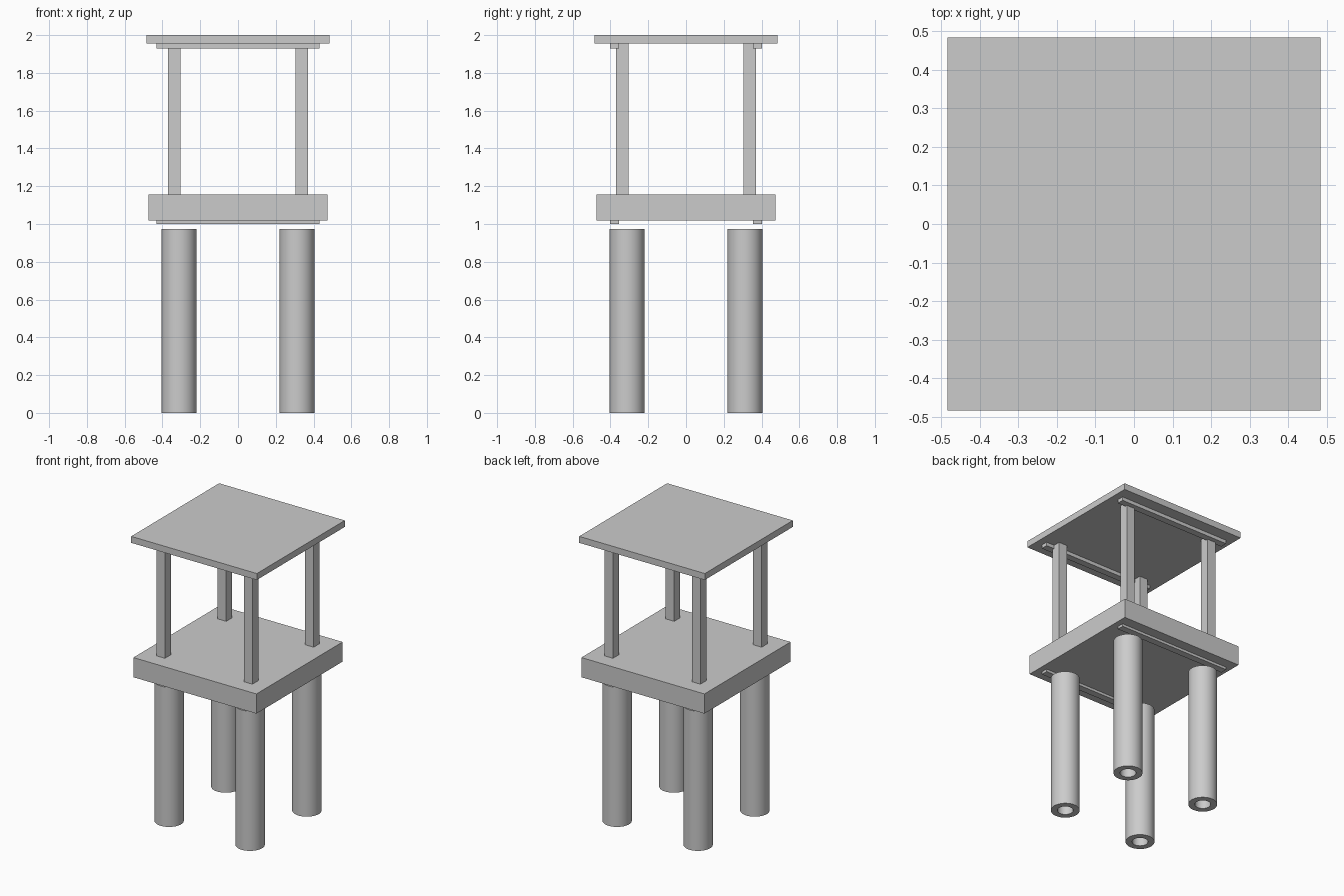
import bpy
import bmesh
import math

if "Cube" in bpy.data.objects:
    bpy.data.objects.remove(bpy.data.objects["Cube"])

grey = bpy.data.materials.new("plain grey")
grey.use_nodes = True
grey.diffuse_color = (0.6, 0.6, 0.6, 1)
grey.node_tree.nodes["Principled BSDF"].inputs["Base Color"].default_value = (0.6, 0.6, 0.6, 1)


def add_object(name, bm, location):
    mesh = bpy.data.meshes.new(name)
    bm.to_mesh(mesh)
    bm.free()
    mesh.materials.append(grey)
    obj = bpy.data.objects.new(name, mesh)
    obj.location = location
    bpy.context.collection.objects.link(obj)
    return obj


def box(name, x, y, bottom, top, width, depth):
    bm = bmesh.new()
    bmesh.ops.create_cube(bm, size=1)
    bmesh.ops.scale(bm, vec=(width, depth, top - bottom), verts=bm.verts)
    return add_object(name, bm, (x, y, (bottom + top) / 2))


def tube(name, x, y, height, outer, inner, sides=48):
    # Spin a closed wall section around the vertical axis
    bm = bmesh.new()
    section = [(inner, 0), (outer, 0), (outer, height), (inner, height)]
    verts = [bm.verts.new((r, 0, z)) for r, z in section]
    edges = [bm.edges.new((verts[i], verts[(i + 1) % 4])) for i in range(4)]
    bmesh.ops.spin(bm, geom=verts + edges, cent=(0, 0, 0), axis=(0, 0, 1),
                   angle=math.tau, steps=sides, use_merge=True)
    bmesh.ops.remove_doubles(bm, verts=bm.verts, dist=0.0001)
    bmesh.ops.recalc_face_normals(bm, faces=bm.faces)
    obj = add_object(name, bm, (x, y, 0))
    bpy.ops.object.select_all(action="DESELECT")
    obj.select_set(True)
    bpy.context.view_layer.objects.active = obj
    bpy.ops.object.shade_smooth_by_angle(angle=math.radians(30))
    return obj


# Roof slab and thick platform
box("roof_slab", 0, 0, 1.955, 2.0, 0.968, 0.968)
box("platform", 0, 0, 1.018, 1.155, 0.948, 0.948)

for sy, end in ((-1, "front"), (1, "back")):
    # Thin battens under both slabs
    box(f"{end}_roof_batten", 0, sy * 0.378, 1.93, 1.955, 0.864, 0.048)
    box(f"{end}_platform_batten", 0, sy * 0.378, 1.0, 1.018, 0.864, 0.048)
    for sx, side in ((-1, "right"), (1, "left")):
        # Square posts above, hollow round legs below
        box(f"{end}_{side}_post", sx * 0.337, sy * 0.337, 1.155, 1.955, 0.065, 0.065)
        tube(f"{end}_{side}_leg", sx * 0.312, sy * 0.312, 0.973, 0.0925, 0.051)
